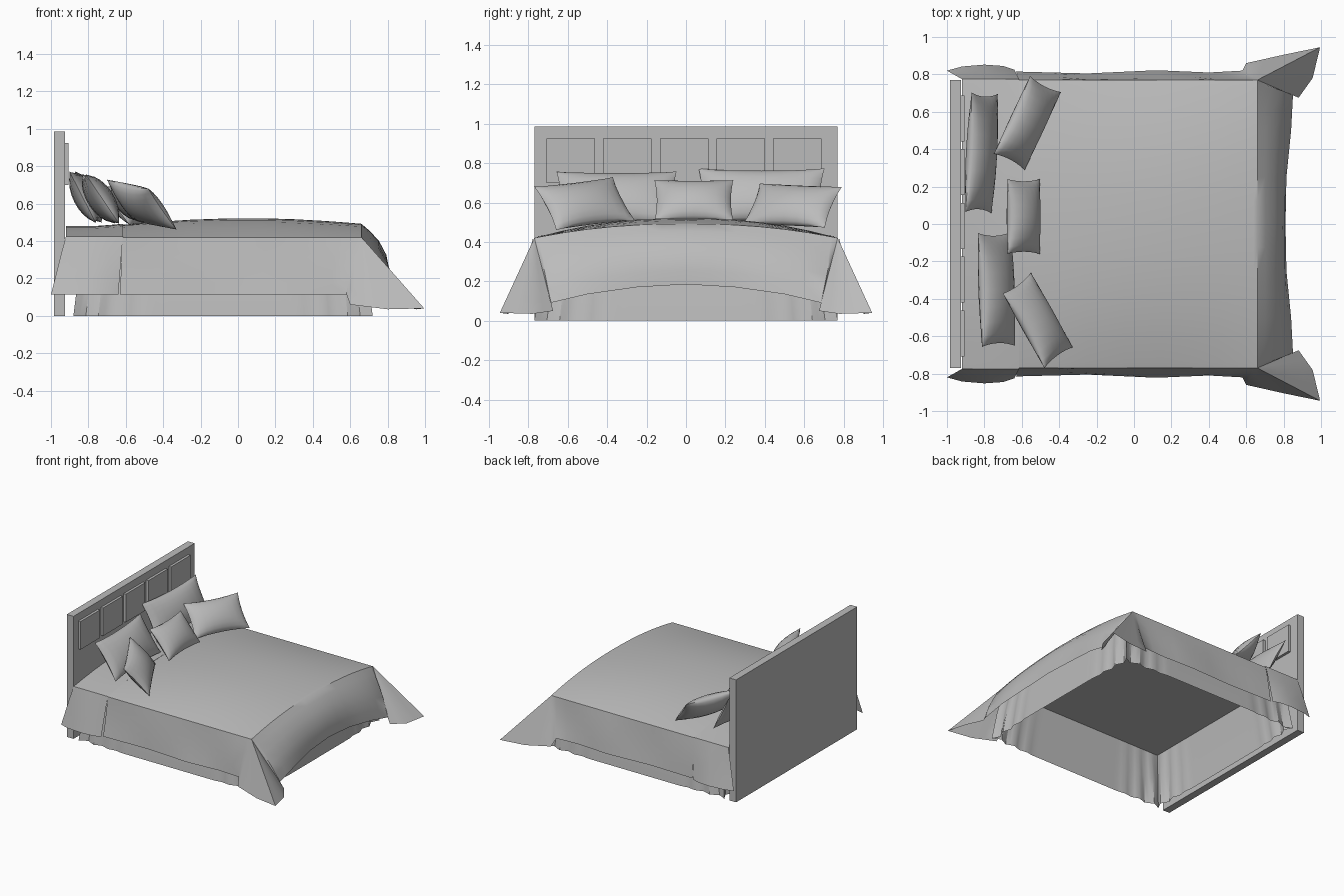
import bpy, bmesh, math
from mathutils import Matrix, Vector

cube = bpy.data.objects.get("Cube")
if cube:
    bpy.data.objects.remove(cube)

grey = bpy.data.materials.new("soft grey")
grey.use_nodes = True
grey.diffuse_color = (0.5, 0.5, 0.5, 1)
grey.node_tree.nodes["Principled BSDF"].inputs["Base Color"].default_value = (0.5, 0.5, 0.5, 1)


def finish(name, bm, smooth=True, angle=32):
    mesh = bpy.data.meshes.new(name)
    bmesh.ops.remove_doubles(bm, verts=bm.verts, dist=0.0005)
    bmesh.ops.recalc_face_normals(bm, faces=bm.faces)
    bm.to_mesh(mesh)
    bm.free()
    mesh.materials.append(grey)
    ob = bpy.data.objects.new(name, mesh)
    bpy.context.collection.objects.link(ob)
    if smooth:
        bpy.ops.object.select_all(action='DESELECT')
        ob.select_set(True)
        bpy.context.view_layer.objects.active = ob
        bpy.ops.object.shade_smooth_by_angle(angle=math.radians(angle))
    return ob


def loft(bm, rows, closed=False):
    """Join equal-length rows of points with quads."""
    vs = [[bm.verts.new(p) for p in row] for row in rows]
    n = len(rows[0])
    for a, b in zip(vs, vs[1:]):
        for i in range(n if closed else n - 1):
            j = (i + 1) % n
            bm.faces.new((a[i], a[j], b[j], b[i]))
    return vs


def box(name, x0, x1, y0, y1, z0, z1):
    bm = bmesh.new()
    size = Matrix.Diagonal((x1 - x0, y1 - y0, z1 - z0, 1))
    centre = Matrix.Translation(((x0 + x1) / 2, (y0 + y1) / 2, (z0 + z1) / 2))
    bmesh.ops.create_cube(bm, size=1, matrix=centre @ size)
    return finish(name, bm, smooth=False)


# Headboard with five raised panels
box("headboard", -0.985, -0.925, -0.77, 0.77, 0, 0.985)
for k in range(5):
    y = -0.585 + k * 0.2875
    box(f"headboard_panel_{k + 1}", -0.925, -0.905, y - 0.123, y + 0.123, 0.7, 0.925)


# Pleated bed skirt, open below, with the mattress base closing it above
def skirt_ring(z, inset, pleat):
    hx, hy, n = 0.8 - inset, 0.77 - inset, 48
    corners = [(-hx, -hy), (hx, -hy), (hx, hy), (-hx, hy)]
    ring = []
    for s in range(4):
        a, b = Vector(corners[s]), Vector(corners[(s + 1) % 4])
        inward = (b - a).normalized()
        inward = Vector((-inward.y, inward.x))
        for i in range(n):
            t = i / n
            near_corner = max(0, abs(2 * t - 1) - 0.45) * 1.8
            fold = pleat * near_corner * (0.5 - 0.5 * math.cos(i * math.pi * 0.5))
            p = a.lerp(b, t) + inward * fold
            ring.append((p.x - 0.08, p.y, z))
    return ring


bm = bmesh.new()
rings = loft(bm, [skirt_ring(0, 0, 0.04), skirt_ring(0.2, 0.025, 0.025),
                  skirt_ring(0.4, 0.06, 0)], closed=True)
bm.faces.new(rings[-1])
finish("bed_skirt", bm)


# Domed top of the bedding
def top_z(x, y):
    crown = 0.055 + 0.047 * math.sin(math.pi * min(1, max(0, (x + 0.75) / 1.6)))
    return 0.42 + crown * (1 - min(1, abs(y) / 0.77) ** 2.2)


def resample(points, n=2):
    out = []
    for a, b in zip(points, points[1:]):
        out += [Vector(a).lerp(Vector(b), i / n) for i in range(n)]
    return out + [Vector(points[-1])]


# Quilt: rim and hem of one half, each (rim x, rim y, hem x, hem y, hem z)
half = [
    (-0.62, -0.77, -0.63, -0.815, 0.115), (-0.25, -0.77, -0.25, -0.805, 0.115),
    (0.15, -0.77, 0.12, -0.822, 0.112), (0.45, -0.77, 0.4, -0.81, 0.115),
    (0.62, -0.77, 0.58, -0.82, 0.115), (0.66, -0.77, 0.6, -0.86, 0.06),
    (0.66, -0.77, 0.8, -0.905, 0.035), (0.66, -0.77, 0.995, -0.945, 0.04),
    (0.66, -0.77, 0.955, -0.78, 0.035), (0.66, -0.77, 0.88, -0.675, 0.05),
    (0.66, -0.74, 0.85, -0.69, 0.09), (0.66, -0.5, 0.84, -0.5, 0.135),
    (0.66, -0.25, 0.815, -0.25, 0.17), (0.66, 0, 0.81, 0, 0.185),
]
full = half + [(a, -b, c, -d, e) for a, b, c, d, e in reversed(half[:-1])]
rim = [Vector((p.x, p.y, top_z(p.x, p.y))) for p in resample([(r[0], r[1], 0) for r in full])]
hem = resample([r[2:] for r in full])

bm = bmesh.new()
rows = []
for t in (0, 0.15, 0.35, 0.6, 0.8, 1):
    row = []
    for r, h in zip(rim, hem):
        p = r.lerp(h, t)
        at_foot = max(0, 1 - abs(r.y) / 0.77) ** 0.3 if r.x > 0.65 else 0
        p.x += 0.045 * at_foot * math.sin(math.pi * t)
        p.z += 0.02 * at_foot * math.sin(math.pi * t)
        p.y += 0.006 * math.sin(9 * p.x) * math.sin(math.pi * t) * (r.x < 0.65)
        row.append(p)
    rows.append(row)
loft(bm, rows)
xs = sorted({round(p.x, 4) for p in rim})
ys = sorted({round(p.y, 4) for p in rim})
loft(bm, [[(x, y, top_z(x, y)) for y in ys] for x in xs])
finish("quilt", bm, angle=38)

# Sheet at the head end, hanging at both sides
bm = bmesh.new()
rows = []
for x, hx, hy in ((-0.92, -1.0, 0.82), (-0.86, -0.92, 0.842), (-0.77, -0.8, 0.852),
                  (-0.69, -0.7, 0.845), (-0.615, -0.64, 0.825)):
    side = [Vector((x, 0.775, 0.435)).lerp(Vector((hx, hy, 0.113)), t) for t in (1, 0.7, 0.35)]
    row = [(p.x, -p.y, p.z) for p in side]
    row += [(x, 0.775 * k / 6, top_z(x, 0.775 * k / 6) + 0.005) for k in range(-6, 7)]
    row += [tuple(p) for p in reversed(side)]
    rows.append(row)
loft(bm, rows)
finish("sheet", bm)


# Pillows: puffed cushions with pinched edges and pointed corners
def pillow(name, centre, width, height, thick, yaw, lean, roll=0):
    bm = bmesh.new()
    n = 10
    for side in (-1, 1):
        rows = []
        for i in range(n + 1):
            u = math.sin((i / n - 0.5) * math.pi)
            row = []
            for j in range(n + 1):
                v = math.sin((j / n - 0.5) * math.pi)
                puff = ((1 - u * u) * (1 - v * v)) ** 0.55
                row.append((side * thick / 2 * puff,
                            u * width / 2 * (1 - 0.06 * (1 - v * v)),
                            v * height / 2 * (1 - 0.1 * (1 - u * u))))
            rows.append(row)
        loft(bm, rows)
    turn = (Matrix.Rotation(math.radians(yaw), 4, 'Z')
            @ Matrix.Rotation(math.radians(-lean), 4, 'Y')
            @ Matrix.Rotation(math.radians(roll), 4, 'X'))
    bmesh.ops.transform(bm, matrix=Matrix.Translation(centre) @ turn, verts=bm.verts)
    finish(name, bm, angle=50)


pillow("back_pillow_left", (-0.815, 0.38, 0.635), 0.64, 0.31, 0.13, -3, 27)
pillow("back_pillow_right", (-0.735, -0.35, 0.625), 0.61, 0.32, 0.14, 2, 34)
pillow("centre_cushion", (-0.59, 0.04, 0.61), 0.4, 0.27, 0.13, 0, 40)
pillow("front_pillow_left", (-0.57, 0.54, 0.585), 0.46, 0.28, 0.13, -23, 42, -3)
pillow("front_pillow_right", (-0.515, -0.515, 0.595), 0.46, 0.29, 0.13, 24, 40, 8)
